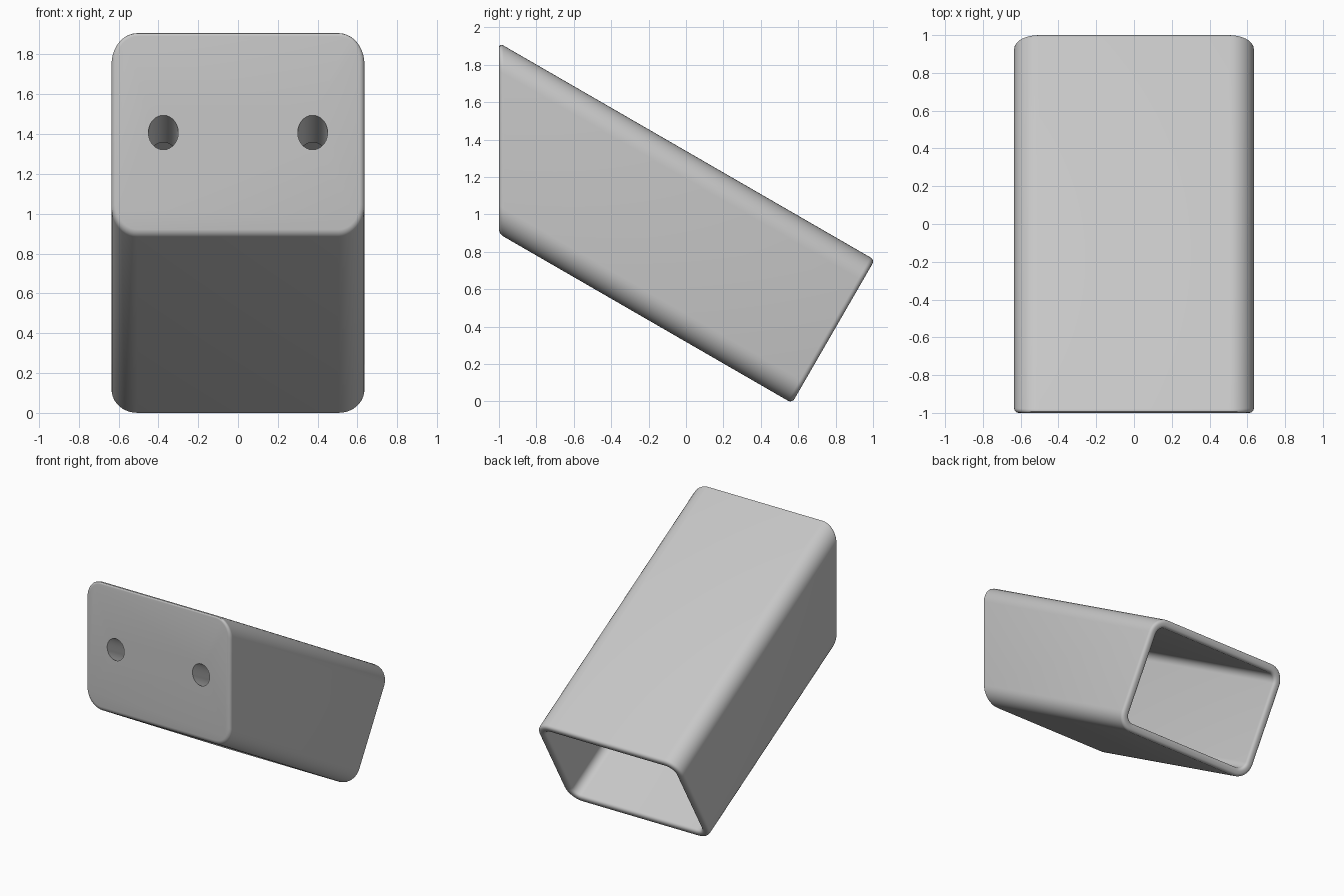
import bpy, bmesh, math
from mathutils import Vector

if "Cube" in bpy.data.objects:
    bpy.data.objects.remove(bpy.data.objects["Cube"])

TILT = math.radians(30)
AXIS = Vector((0, math.cos(TILT), -math.sin(TILT)))   # along the tube, down to the back
UP = Vector((0, math.sin(TILT), math.cos(TILT)))      # across the tube
HALF_W, HEIGHT, WALL, RADIUS = 0.635, 0.884, 0.065, 0.13
LOW_BACK = Vector((0, 0.567, -0.009))                 # lower back corner
CENTRE = LOW_BACK + UP * HEIGHT / 2                   # middle of the open end


def rounded_rect(hw, hh, r, steps=10):
    """Points of a rounded rectangle, counter-clockwise."""
    pts = []
    for k, (sx, sy) in enumerate([(1, 1), (-1, 1), (-1, -1), (1, -1)]):
        for i in range(steps + 1):
            a = math.pi / 2 * (k + i / steps)
            pts.append((sx * (hw - r) + r * math.cos(a), sy * (hh - r) + r * math.sin(a)))
    return pts


def ring(bm, inset, front_y=None):
    """Tube section at the open end, or slid along the axis to a vertical plane."""
    verts = []
    for u, v in rounded_rect(HALF_W - inset, HEIGHT / 2 - inset, RADIUS - inset):
        p = CENTRE + Vector((u, 0, 0)) + UP * v
        if front_y is not None:
            p += AXIS * ((front_y - p.y) / AXIS.y)
        verts.append(bm.verts.new(p))
    return verts


def ring_edges(bm, verts):
    return [bm.edges.get((verts[i - 1], verts[i])) for i in range(len(verts))]


grey = bpy.data.materials.new("light_grey")
grey.diffuse_color = (0.57, 0.57, 0.57, 1)
grey.use_nodes = True
grey.node_tree.nodes["Principled BSDF"].inputs["Base Color"].default_value = grey.diffuse_color

# Hollow slanted tube with a thick vertical front wall
bm = bmesh.new()
rings = [ring(bm, 0, -1.0), ring(bm, 0), ring(bm, WALL), ring(bm, WALL, -0.765)]
n = len(rings[0])
for a, b in zip(rings, rings[1:]):
    for i in range(n):
        bm.faces.new((a[i - 1], a[i], b[i], b[i - 1]))
bm.faces.new(rings[0])
bm.faces.new(rings[3])
bmesh.ops.recalc_face_normals(bm, faces=bm.faces)
# Softened front edge and open rim
edges = [e for r in rings[:3] for e in ring_edges(bm, r)]
bmesh.ops.bevel(bm, geom=edges, offset=0.025, offset_type='OFFSET', segments=4,
                profile=0.5, affect='EDGES', clamp_overlap=True)
mesh = bpy.data.meshes.new("slanted_tube")
bm.to_mesh(mesh)
bm.free()
tube = bpy.data.objects.new("slanted_tube", mesh)
bpy.context.collection.objects.link(tube)
mesh.materials.append(grey)

# Two screw holes drilled parallel to the tube
bpy.context.view_layer.objects.active = tube
for side in (-1, 1):
    bpy.ops.mesh.primitive_cylinder_add(
        vertices=48, radius=0.075, depth=0.8,
        location=(side * 0.375, -1.0, 1.408),
        rotation=AXIS.to_track_quat('Z', 'Y').to_euler())
    cutter = bpy.context.object
    cutter.name = "hole_cutter"
    cutter.data.materials.append(grey)
    bpy.context.view_layer.objects.active = tube
    mod = tube.modifiers.new("screw_hole", 'BOOLEAN')
    mod.operation = 'DIFFERENCE'
    mod.solver = 'EXACT'
    mod.object = cutter
    bpy.ops.object.modifier_apply(modifier=mod.name)
    bpy.data.objects.remove(cutter, do_unlink=True)

# Smooth shading with sharp hole edges
bpy.ops.object.select_all(action='DESELECT')
tube.select_set(True)
bpy.context.view_layer.objects.active = tube
bpy.ops.object.shade_smooth_by_angle(angle=math.radians(35))
